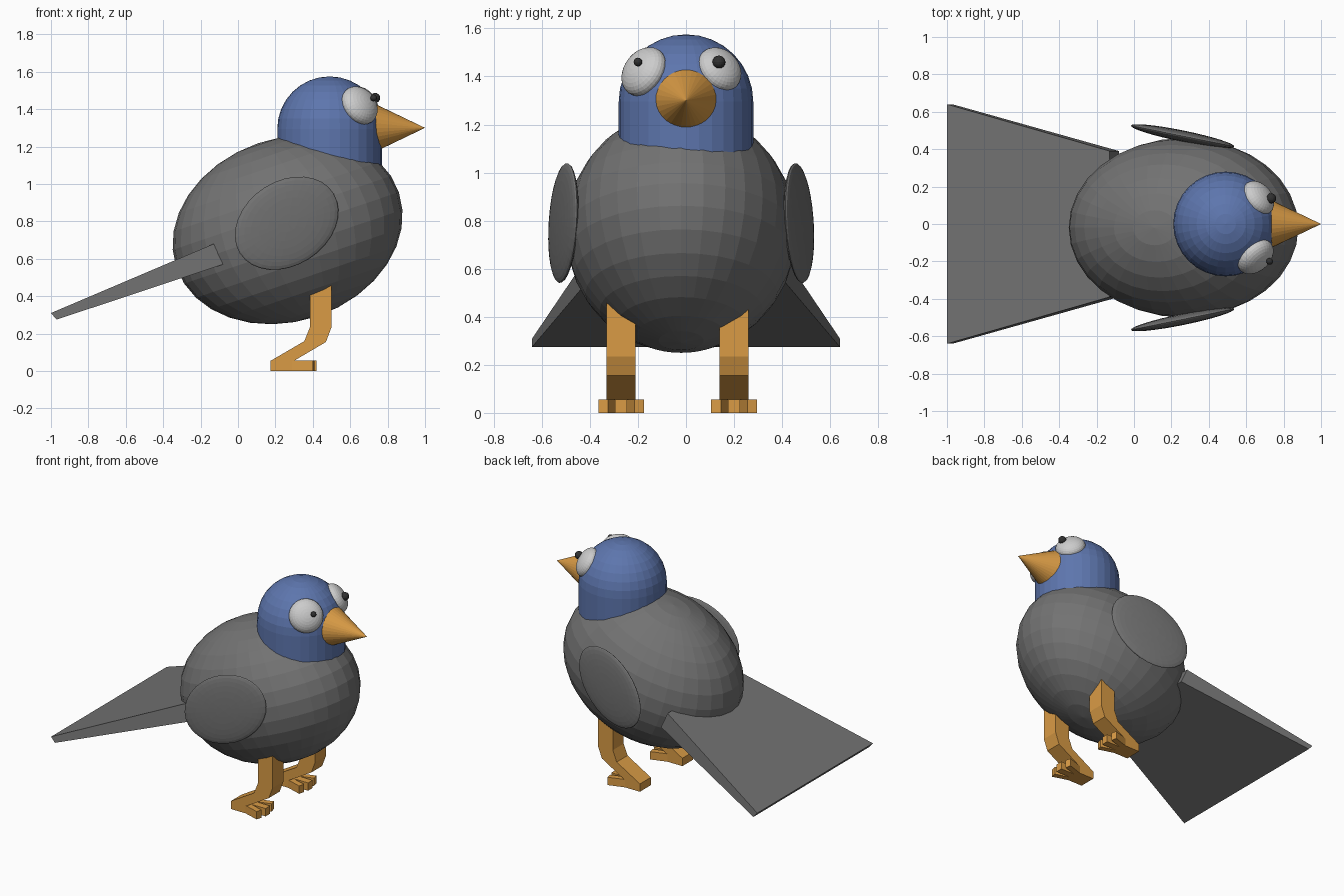
import bpy, bmesh
from math import radians, pi
from mathutils import Vector, Matrix

if "Cube" in bpy.data.objects:
    bpy.data.objects.remove(bpy.data.objects["Cube"])


def material(name, rgb):
    m = bpy.data.materials.new(name)
    m.diffuse_color = (*rgb, 1)
    m.use_nodes = True
    m.node_tree.nodes["Principled BSDF"].inputs["Base Color"].default_value = m.diffuse_color
    return m


GREY = material("feather_grey", (0.17, 0.17, 0.17))
BLUE = material("head_blue", (0.11, 0.18, 0.42))
ORANGE = material("beak_orange", (0.70, 0.33, 0.06))
WHITE = material("eye_white", (0.8, 0.8, 0.8))
DARK = material("pupil_dark", (0.03, 0.03, 0.03))


def finish(name, bm, mat):
    bmesh.ops.recalc_face_normals(bm, faces=bm.faces)
    me = bpy.data.meshes.new(name)
    bm.to_mesh(me)
    bm.free()
    me.materials.append(mat)
    ob = bpy.data.objects.new(name, me)
    bpy.context.collection.objects.link(ob)
    return ob


def ellipsoid(name, centre, radii, mat, rot=(0, 0, 0), seg=32, rings=16):
    bm = bmesh.new()
    bmesh.ops.create_uvsphere(bm, u_segments=seg, v_segments=rings, radius=1)
    bmesh.ops.scale(bm, vec=radii, verts=bm.verts)
    ob = finish(name, bm, mat)
    ob.location = centre
    ob.rotation_euler = rot
    return ob


def prism(name, outline, offset, mat):
    """Extrude a closed 3D outline along offset."""
    bm = bmesh.new()
    face = bm.faces.new([bm.verts.new(p) for p in outline])
    ext = bmesh.ops.extrude_face_region(bm, geom=[face], use_keep_orig=True)
    verts = [g for g in ext["geom"] if isinstance(g, bmesh.types.BMVert)]
    bmesh.ops.translate(bm, vec=offset, verts=verts)
    return finish(name, bm, mat)


# Body: tilted ellipsoid
ellipsoid("body", (0.265, -0.02, 0.755), (0.628, 0.48, 0.489), GREY,
          (0, radians(-18.7), 0))

# Head: dome with its rim pulled down as a neck
bm = bmesh.new()
bmesh.ops.create_uvsphere(bm, u_segments=32, v_segments=16, radius=0.28)
bmesh.ops.delete(bm, geom=[v for v in bm.verts if v.co.z < -0.01], context='VERTS')
rim = [e for e in bm.edges if e.is_boundary]
ext = bmesh.ops.extrude_edge_only(bm, edges=rim)
bmesh.ops.translate(bm, vec=(0, 0, -0.28),
                    verts=[g for g in ext["geom"] if isinstance(g, bmesh.types.BMVert)])
bmesh.ops.holes_fill(bm, edges=[e for e in bm.edges if e.is_boundary], sides=0)
finish("head", bm, BLUE).location = (0.49, 0, 1.295)

# Beak: cone pointing along +x
bm = bmesh.new()
bmesh.ops.create_cone(bm, cap_ends=True, segments=32, radius1=0.144, radius2=0, depth=0.3,
                      matrix=Matrix.Rotation(pi / 2, 4, 'Y'))
finish("beak", bm, ORANGE).location = (0.85, 0, 1.3)

# Eyes (flattened along the head's outward direction) and uneven pupils
for side, centre, r, t, pupil, pr in (
        ("right", (0.65, -0.175, 1.42), 0.11, 0.065, (0.725, -0.2, 1.46), 0.018),
        ("left", (0.665, 0.14, 1.43), 0.10, 0.06, (0.733, 0.137, 1.46), 0.027)):
    normal = Vector(centre) - Vector((0.49, 0, 1.295))
    ellipsoid(side + "_eye", centre, (r, r, t), WHITE,
              normal.to_track_quat('Z', 'Y').to_euler())
    ellipsoid(side + "_pupil", pupil, (pr, pr, pr), DARK, seg=16, rings=8)

# Wings: thin tilted discs
for side, y, yaw in (("right", -0.51, 11.5), ("left", 0.47, -11.5)):
    ellipsoid(side + "_wing", (0.26, y, 0.79), (0.302, 0.226, 0.03), GREY,
              (pi / 2, radians(-32), radians(yaw)))

# Tail: tapered slab, wide and thin at the back
bm = bmesh.new()
back = [bm.verts.new((x, s * 0.64, z)) for s, x, z in
        ((-1, -0.97, 0.275), (1, -0.97, 0.275), (1, -1, 0.31), (-1, -1, 0.31))]
front = [bm.verts.new((x, s * 0.39, z)) for s, x, z in
         ((-1, -0.08, 0.57), (1, -0.08, 0.57), (1, -0.13, 0.68), (-1, -0.13, 0.68))]
bm.faces.new(back)
bm.faces.new(front)
for i in range(4):
    j = (i + 1) % 4
    bm.faces.new((back[i], back[j], front[j], front[i]))
finish("tail", bm, GREY)

# Legs with bent shanks, and three-toed feet
LEG = [(0.385, 0.56), (0.385, 0.235), (0.355, 0.16), (0.175, 0.055), (0.175, 0.03),
       (0.30, 0.03), (0.30, 0.055), (0.47, 0.155), (0.50, 0.235), (0.50, 0.56)]
HALF_FOOT = [(0.175, 0.06), (0.29, 0.06), (0.40, 0.095), (0.41, 0.055),
             (0.31, 0.025), (0.42, 0.025)]
FOOT = HALF_FOOT + [(x, -y) for x, y in reversed(HALF_FOOT)]
for side, y in (("right", -0.27), ("left", 0.20)):
    prism(side + "_leg", [(x, y - 0.06, z) for x, z in LEG], (0, 0.12, 0), ORANGE)
    prism(side + "_foot", [(x, y + v, 0) for x, v in FOOT], (0, 0, 0.055), ORANGE)
